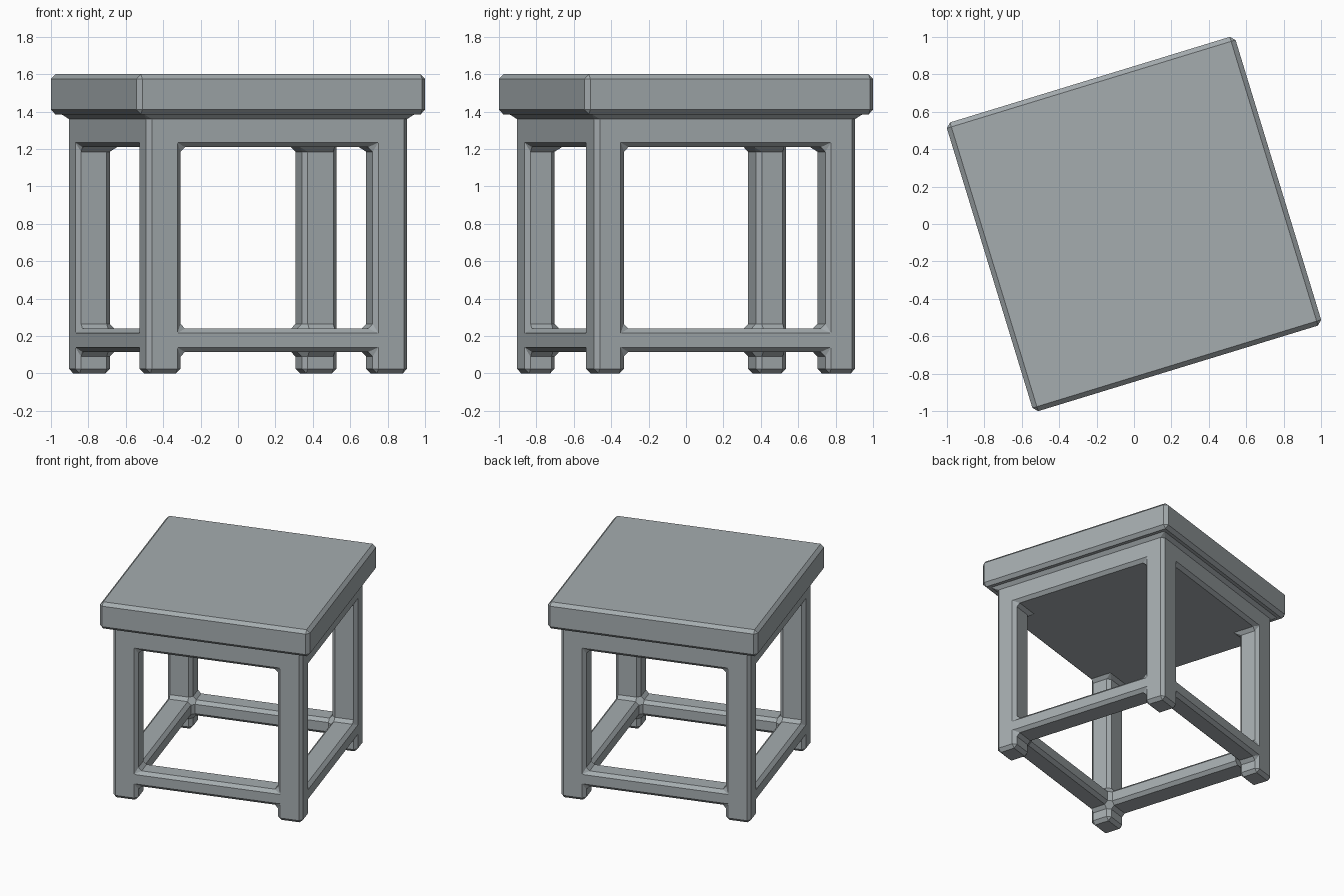
import bpy, bmesh, math

if "Cube" in bpy.data.objects:
    bpy.data.objects.remove(bpy.data.objects["Cube"])

SEAT, FRAME, BEVEL = 0.807, 0.73, 0.025

# Grid planes: seat overhang, leg widths, and height levels
xs = [-SEAT, -FRAME, -0.537, 0.537, FRAME, SEAT]
ys = [-SEAT, -FRAME, -0.563, 0.563, FRAME, SEAT]
zs = [0.0, 0.115, 0.24, 1.21, 1.385, 1.6]


def filled(i, j, k):
    """Which grid cells are solid wood."""
    if not (0 <= i < 5 and 0 <= j < 5 and 0 <= k < 5):
        return False
    if k == 4:                                  # seat slab
        return True
    if i in (0, 4) or j in (0, 4):              # under the overhang
        return False
    if k == 3:                                  # apron block
        return True
    if k == 1:                                  # stretcher ring
        return (i, j) != (2, 2)
    return i != 2 and j != 2                    # four legs


# Quads of the cell boundary, by outward direction
SIDES = {
    (-1, 0, 0): ((0, 0, 0), (0, 0, 1), (0, 1, 1), (0, 1, 0)),
    (1, 0, 0): ((1, 0, 0), (1, 1, 0), (1, 1, 1), (1, 0, 1)),
    (0, -1, 0): ((0, 0, 0), (1, 0, 0), (1, 0, 1), (0, 0, 1)),
    (0, 1, 0): ((0, 1, 0), (0, 1, 1), (1, 1, 1), (1, 1, 0)),
    (0, 0, -1): ((0, 0, 0), (0, 1, 0), (1, 1, 0), (1, 0, 0)),
    (0, 0, 1): ((0, 0, 1), (1, 0, 1), (1, 1, 1), (0, 1, 1)),
}

bm = bmesh.new()
for i in range(5):
    for j in range(5):
        for k in range(5):
            if not filled(i, j, k):
                continue
            for (a, b, c), quad in SIDES.items():
                if not filled(i + a, j + b, k + c):
                    bm.faces.new([bm.verts.new((xs[i + u], ys[j + v], zs[k + w]))
                                  for u, v, w in quad])
bmesh.ops.remove_doubles(bm, verts=bm.verts, dist=1e-4)
mesh = bpy.data.meshes.new("stool")
bm.to_mesh(mesh)
bm.free()

# One-piece stool, turned on its vertical axis
stool = bpy.data.objects.new("stool", mesh)
bpy.context.collection.objects.link(stool)
stool.rotation_euler.z = math.radians(17)

# Chamfer every outer and inner corner
bev = stool.modifiers.new("chamfer", 'BEVEL')
bev.width = BEVEL
bev.segments = 1
bev.limit_method = 'ANGLE'
bev.angle_limit = math.radians(30)
bev.use_clamp_overlap = False

grey = bpy.data.materials.new("cool grey")
grey.diffuse_color = (0.376, 0.413, 0.429, 1)
grey.use_nodes = True
grey.node_tree.nodes["Principled BSDF"].inputs["Base Color"].default_value = grey.diffuse_color
mesh.materials.append(grey)
